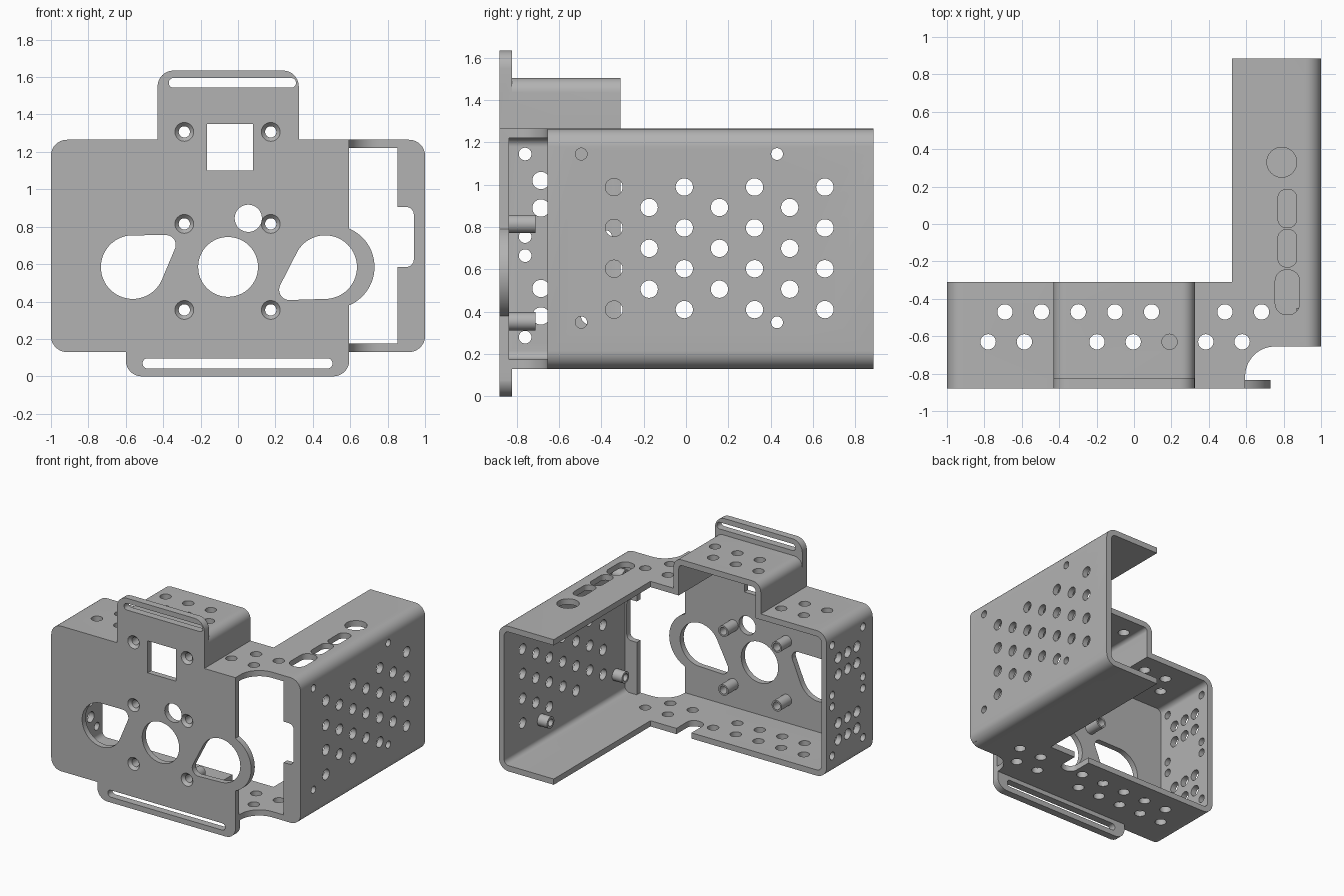
import bpy, bmesh, math
from mathutils import Vector, geometry

if "Cube" in bpy.data.objects:
    bpy.data.objects.remove(bpy.data.objects["Cube"])

grey = bpy.data.materials.new("plain grey")
grey.use_nodes = True
grey.diffuse_color = (0.45, 0.45, 0.45, 1)
grey.node_tree.nodes["Principled BSDF"].inputs["Base Color"].default_value = (0.45, 0.45, 0.45, 1)


# Outline helpers: every rounded outline is the hull of some circles
def hull(*circles, n=32):
    pts = [Vector((x + r * math.cos(2 * math.pi * i / n), y + r * math.sin(2 * math.pi * i / n)))
           for x, y, r in circles for i in range(n)]
    return [pts[i] for i in geometry.convex_hull_2d(pts)]


def rrect(x0, x1, y0, y1, r):
    return hull(*[(x, y, r) for x in (x0 + r, x1 - r) for y in (y0 + r, y1 - r)])


def box(x0, x1, y0, y1):
    return [(x0, y0), (x1, y0), (x1, y1), (x0, y1)]


PLACE = {"x": lambda u, v, t: (t, u, v),
         "y": lambda u, v, t: (u, t, v),
         "z": lambda u, v, t: (u, v, t)}


def prism(bm, outline, axis, a, b, end=None):
    """Extrude an outline along an axis; end gives a different far outline."""
    place = PLACE[axis]
    near = [bm.verts.new(place(p[0], p[1], a)) for p in outline]
    far = [bm.verts.new(place(p[0], p[1], b)) for p in (end or outline)]
    bm.faces.new(near)
    bm.faces.new(far[::-1])
    for i in range(len(near)):
        j = (i + 1) % len(near)
        bm.faces.new((near[j], near[i], far[i], far[j]))


def build(name, *solids):
    bm = bmesh.new()
    for s in solids:
        prism(bm, *s)
    bmesh.ops.recalc_face_normals(bm, faces=bm.faces)
    mesh = bpy.data.meshes.new(name)
    bm.to_mesh(mesh)
    bm.free()
    mesh.materials.append(grey)
    obj = bpy.data.objects.new(name, mesh)
    bpy.context.collection.objects.link(obj)
    return obj


def combine(op, *solids):
    """Apply one boolean to the bracket and discard the tool."""
    tool = build("tool", *solids)
    bpy.context.view_layer.objects.active = bracket
    mod = bracket.modifiers.new("cut", "BOOLEAN")
    mod.operation, mod.solver, mod.object = op, "EXACT", tool
    bpy.ops.object.modifier_apply(modifier=mod.name)
    bpy.data.objects.remove(tool)


FRONT, BACK, SHORT = -0.88, 0.885, -0.31
INNER = FRONT + 0.045

# Outer block, hood, strap tabs and lens ring
bracket = build("bracket", (rrect(-1, 1, 0.13, 1.265, 0.085), "y", FRONT, BACK))
combine("UNION", (rrect(-0.43, 0.325, 0.9, 1.505, 0.07), "y", FRONT, SHORT))
combine("UNION", (rrect(-0.43, 0.325, 1.0, 1.635, 0.085), "y", FRONT, -0.823))
combine("UNION", (rrect(-0.6, 0.595, 0, 0.4, 0.085), "y", FRONT, -0.823))

# Hollow out the shell, then trim it to its plan shape
combine("DIFFERENCE", (rrect(-0.955, 0.955, 0.175, 1.22, 0.04), "y", INNER, 1.2))
combine("DIFFERENCE", (rrect(-0.385, 0.28, 0.8, 1.46, 0.03), "y", INNER, 0.2))
combine("DIFFERENCE", (box(-1.2, 0.525, SHORT, 1.2), "z", -0.2, 2))
scoop = [(0.594, -1.1), (1.2, -1.1), (1.2, -0.655), (0.754, -0.655)]
scoop += [(0.754 + 0.16 * math.cos(a), -0.815 + 0.16 * math.sin(a))
          for a in [math.radians(90 + 7.5 * i) for i in range(1, 13)]]
combine("DIFFERENCE", (scoop, "z", -0.2, 2))
combine("UNION", (hull((0.507, 0.585, 0.223), n=64), "y", FRONT, INNER))

# Side wall lip with its notch
combine("UNION", (box(0.853, 0.97, 0.15, 1.24), "y", -0.655, -0.61))
combine("DIFFERENCE", (rrect(0.7, 0.94, 0.585, 0.905, 0.04), "y", -0.7, -0.56))

# Standoffs on the front plate and on the long side wall
screws = [(x, z) for x in (-0.287, 0.175) for z in (0.355, 0.815, 1.307)]
side_screws = [(y, z) for y in (-0.495, 0.43) for z in (0.35, 1.145)]
combine("UNION", *[(hull((x, z, 0.043)), "y", INNER - 0.02, -0.77 if z > 1 else -0.71)
                   for x, z in screws])
combine("UNION", *[(hull((y, z, 0.045)), "x", 0.87, 0.975) for y, z in side_screws])

# Front plate openings
openings = [
    hull((0.466, 0.584, 0.17), (0.275, 0.463, 0.055), n=64),
    hull((-0.563, 0.584, 0.17), (-0.385, 0.703, 0.052), n=64),
    hull((-0.053, 0.585, 0.16), n=64),
    hull((0.055, 0.845, 0.073)),
    box(-0.165, 0.08, 1.10, 1.35),
    rrect(-0.37, 0.31, 1.543, 1.595, 0.025),
    rrect(-0.51, 0.505, 0.042, 0.096, 0.026)]
openings += [hull((x, z, 0.03)) for x, z in screws]
combine("DIFFERENCE", *[(o, "y", -1, -0.6) for o in openings])
combine("DIFFERENCE", *[(hull((x, z, 0.055)), "y", FRONT - 0.005, FRONT + 0.022, hull((x, z, 0.03)))
                        for x, z in screws])

# Vent holes in the roof, hood and floor, in two staggered rows
R = 0.041
row_a = [(-0.69 + 0.196 * i, -0.47) for i in range(8)]
row_b = [(-0.78 + 0.194 * i, -0.63) for i in range(8)]
cuts = []
for x, y in row_a + row_b:
    under_hood = -0.3 < x < 0.25
    beside_hood = x < -0.48 or x > 0.36
    if under_hood or beside_hood:
        cuts.append((hull((x, y, R), n=24), "z", 1.15, 1.6))
    if not 0.15 < x < 0.32:
        cuts.append((hull((x, y, R), n=24), "z", 0.1, 0.25))

# Cable notch in the floor, and slots in the long arm's roof
cuts.append((rrect(0.17, 0.3, -0.5, 0, 0.06), "z", 0.1, 0.25))
for outline in (hull((0.79, 0.33, 0.08)),
                rrect(0.77, 0.87, -0.02, 0.185, 0.045),
                rrect(0.77, 0.87, -0.23, -0.03, 0.045),
                rrect(0.755, 0.885, -0.485, -0.245, 0.06)):
    cuts.append((outline, "z", 1.1, 1.4))
combine("DIFFERENCE", *cuts)

# Long side wall: staggered vents plus screw holes
cuts = [(hull((y, z, 0.028), n=24), "x", 0.8, 1.1) for y, z in side_screws]
for col in range(7):
    odd = col % 2
    for row in range(4 - odd):
        cuts.append((hull((-0.34 + 0.166 * col, 0.41 + 0.193 * (row + odd / 2), R), n=24),
                     "x", 0.9, 1.1))
combine("DIFFERENCE", *cuts)

# Short side wall: two groups of vents framed by small holes
cuts = [(hull((y, z, R), n=24), "x", -1.1, -0.9)
        for y in (-0.685, -0.57, -0.455) for z in (0.38, 0.51, 0.89, 1.02)]
cuts += [(hull((y, z, 0.03), n=24), "x", -1.1, -0.9)
         for y in (-0.76, -0.38) for z in (0.28, 0.665, 0.755, 1.145)]
combine("DIFFERENCE", *cuts)

# Smooth the rounded corners and keep the edges sharp
bpy.ops.object.select_all(action="DESELECT")
bracket.select_set(True)
bpy.context.view_layer.objects.active = bracket
bpy.ops.object.shade_smooth_by_angle(angle=math.radians(30))
